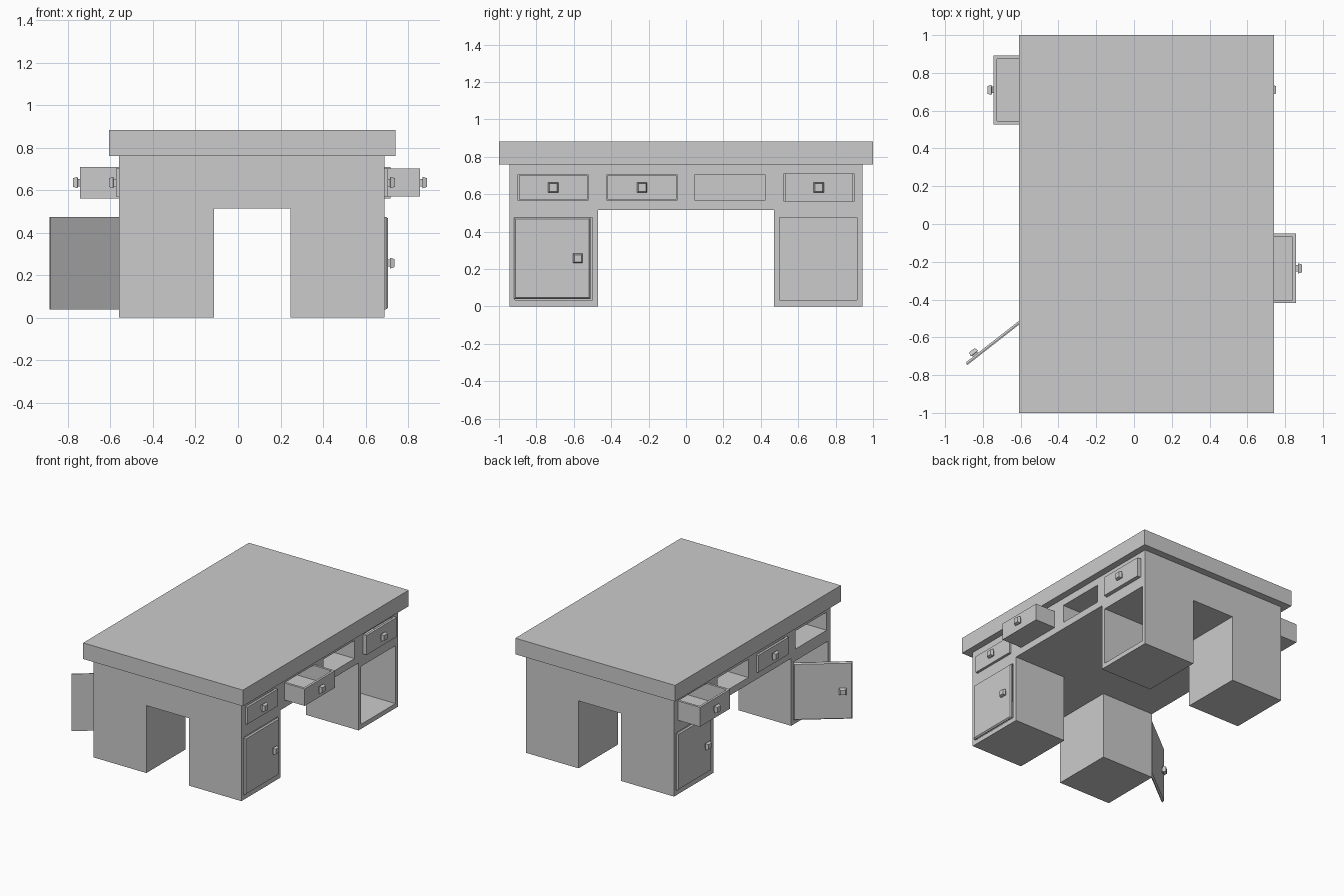
import bpy, bmesh, math
from mathutils import Matrix, Vector

if "Cube" in bpy.data.objects:
    bpy.data.objects.remove(bpy.data.objects["Cube"])

XL, XR = -0.56, 0.69          # side faces of the desk body
SLOT_Y = (-0.71, -0.235, 0.235, 0.71)
DEPTH = 0.41


def finish(name, bm):
    bmesh.ops.recalc_face_normals(bm, faces=bm.faces)
    me = bpy.data.meshes.new(name)
    bm.to_mesh(me)
    bm.free()
    ob = bpy.data.objects.new(name, me)
    bpy.context.collection.objects.link(ob)
    return ob


def add_box(bm, lo, hi):
    lo, hi = Vector(lo), Vector(hi)
    m = Matrix.Translation((lo + hi) / 2) @ Matrix.Diagonal((*(hi - lo), 1))
    return bmesh.ops.create_cube(bm, size=1, matrix=m)["verts"]


def box(name, lo, hi):
    bm = bmesh.new()
    add_box(bm, lo, hi)
    return finish(name, bm)


def loft(name, rings):
    """Rectangular rings (x, half_y, half_z) stacked along local +x."""
    bm = bmesh.new()
    loops = [[bm.verts.new((x, a * hy, b * hz)) for a, b in ((-1, -1), (1, -1), (1, 1), (-1, 1))]
             for x, hy, hz in rings]
    for p, q in zip(loops, loops[1:]):
        for i in range(4):
            j = (i + 1) % 4
            bm.faces.new((p[i], p[j], q[j], q[i]))
    bm.faces.new(loops[0])
    bm.faces.new(loops[-1])
    return finish(name, bm)


def frame(x, y, z, angle):
    return Matrix.Translation((x, y, z)) @ Matrix.Rotation(angle, 4, 'Z')


def knob(name, m, s=0.027):
    ob = loft(name, [(-0.002, s * .65, s * .65), (0.01, s * .65, s * .65),
                     (0.012, s, s), (0.033, s * .75, s * .75)])
    ob.matrix_world = m


def drawer(name, x, y, angle, hy=0.184, hz=0.065):
    # Open tray whose front face is at local x = 0
    bm = bmesh.new()
    add_box(bm, (-0.40, -hy, -hz), (0, hy, hz))
    top = max(bm.faces, key=lambda f: f.calc_center_median().z)
    bmesh.ops.inset_region(bm, faces=[top], thickness=0.025)
    floor = bmesh.ops.extrude_discrete_faces(bm, faces=[top])["faces"][0]
    bmesh.ops.translate(bm, verts=floor.verts, vec=(0, 0, -2 * hz + 0.02))
    m = frame(x, y, 0.636, angle)
    finish(name, bm).matrix_world = m
    knob(name + "_knob", m)


def door(name, x, y, angle, side):
    # Panel hinged at the local origin, reaching along local y * side
    m = frame(x, y, 0.257, angle)
    ob = loft(name, [(0, .205, .218), (.006, .205, .218), (.016, .197, .210)])
    ob.matrix_world = m @ Matrix.Translation((0, side * .205, 0))
    knob(name + "_knob", m @ Matrix.Translation((.014, side * .342, 0)), 0.025)


# Desk top and body
box("desk_top", (-0.608, -1, 0.76), (0.742, 1, 0.883))
body = box("desk_body", (XL, -0.944, 0), (XR, 0.944, 0.76))

# Cross-shaped knee tunnel and the drawer and cupboard recesses
a, b, c, e = -0.113, 0.247, 0.47, 1.2
plan = [(a, -e), (b, -e), (b, -c), (e, -c), (e, c), (b, c),
        (b, e), (a, e), (a, c), (-e, c), (-e, -c), (a, -c)]
bm = bmesh.new()
f = bm.faces.new([bm.verts.new((x, y, -0.1)) for x, y in plan])
up = bmesh.ops.extrude_face_region(bm, geom=[f])["geom"]
bmesh.ops.translate(bm, verts=[v for v in up if isinstance(v, bmesh.types.BMVert)], vec=(0, 0, 0.615))
for x0, x1 in ((XL - 0.1, XL + DEPTH), (XR - DEPTH, XR + 0.1)):
    for y in SLOT_Y:
        hz = 0.076 if y > 0.5 else 0.069
        add_box(bm, (x0, y - 0.187, 0.636 - hz), (x1, y + 0.187, 0.636 + hz))
    for y in (-0.708, 0.708):
        xa, xb = (x0, XL + 0.40) if x0 < XL else (XR - 0.40, x1)
        # keep a thin inner wall beside the tunnel
        add_box(bm, (xa, y - 0.207, 0.035), (xb, y + 0.207, 0.477))
cutter = finish("recess_cutter", bm)
cutter.hide_render = True
cutter.hide_viewport = False
mod = body.modifiers.new("recesses", 'BOOLEAN')
mod.object = cutter
mod.operation = 'DIFFERENCE'
mod.solver = 'EXACT'
bpy.context.view_layer.objects.active = body
bpy.ops.object.modifier_apply(modifier=mod.name)
bpy.data.objects.remove(cutter)

# Drawers on each side, some pulled out, some missing
drawer("right_drawer_front", 0.705, SLOT_Y[0], 0)
drawer("right_drawer_open", 0.857, SLOT_Y[1], 0)
drawer("right_drawer_back", 0.718, SLOT_Y[3], 0, 0.182, 0.074)
drawer("left_drawer_middle", -0.575, SLOT_Y[1], math.pi)
drawer("left_drawer_open", -0.743, SLOT_Y[3], math.pi, 0.182, 0.074)

# Cupboard doors: two closed, one swung open
door("right_door", XR, -0.92, 0, 1)
door("left_door", XL, 0.92, math.pi, 1)
door("left_door_open", XL, -0.495, math.pi - math.radians(52), 1)
